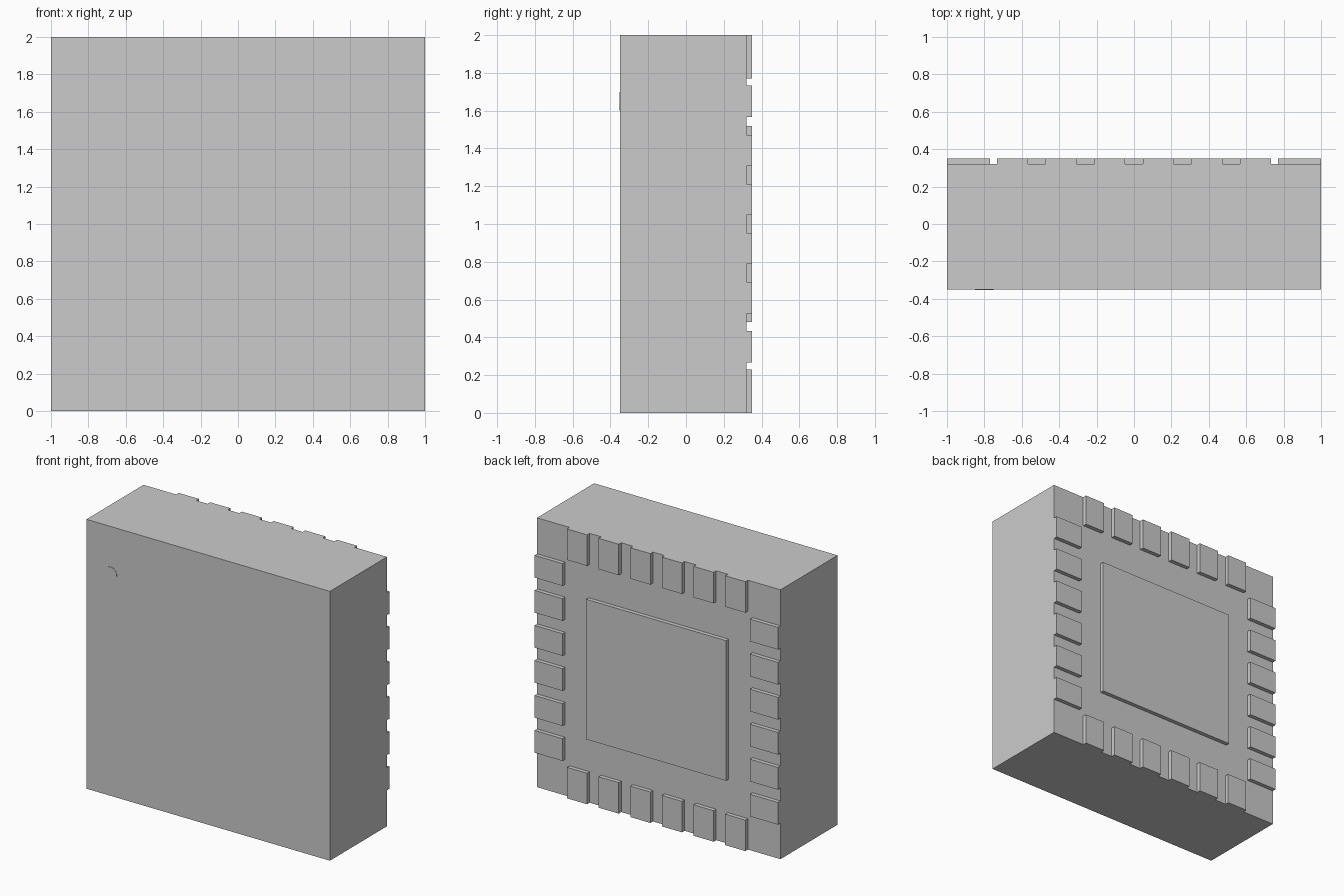
import bpy, bmesh, math
from mathutils import Matrix

if "Cube" in bpy.data.objects:
    bpy.data.objects.remove(bpy.data.objects["Cube"])

BODY_BACK = 0.32    # rear face of the moulded body
PAD_BACK = 0.35     # rear face of the contacts


def box(name, x, y, z):
    """Box from (min, max) ranges along each axis."""
    bm = bmesh.new()
    size = [r[1] - r[0] for r in (x, y, z)]
    bmesh.ops.create_cube(bm, size=1.0, matrix=Matrix.Diagonal((*size, 1)))
    mesh = bpy.data.meshes.new(name)
    bm.to_mesh(mesh)
    bm.free()
    ob = bpy.data.objects.new(name, mesh)
    ob.location = [(r[0] + r[1]) / 2 for r in (x, y, z)]
    bpy.context.collection.objects.link(ob)
    return ob


# Moulded body
box("package_body", (-1, 1), (-0.35, BODY_BACK), (0, 2))

# Large centre pad on the rear
depth = (BODY_BACK, PAD_BACK)
box("centre_pad", (-0.575, 0.575), depth, (0.48, 1.52))

# Six contacts along each of the four edges
PITCH, WIDTH, LENGTH = 0.26, 0.165, 0.23
for i in range(6):
    c = (i - 2.5) * PITCH
    across = (c - WIDTH / 2, c + WIDTH / 2)
    up = (1 + across[0], 1 + across[1])
    box(f"top_contact_{i + 1}", across, depth, (2 - LENGTH, 2))
    box(f"bottom_contact_{i + 1}", across, depth, (0, LENGTH))
    box(f"left_contact_{i + 1}", (-1, -1 + LENGTH), depth, up)
    box(f"right_contact_{i + 1}", (1 - LENGTH, 1), depth, up)

# Thin round orientation mark on the front
bpy.ops.mesh.primitive_cylinder_add(vertices=32, radius=0.05, depth=0.004,
                                    location=(-0.8, -0.35, 1.65),
                                    rotation=(math.pi / 2, 0, 0))
dot = bpy.context.object
dot.name = "orientation_mark"
bpy.ops.object.shade_smooth_by_angle()
